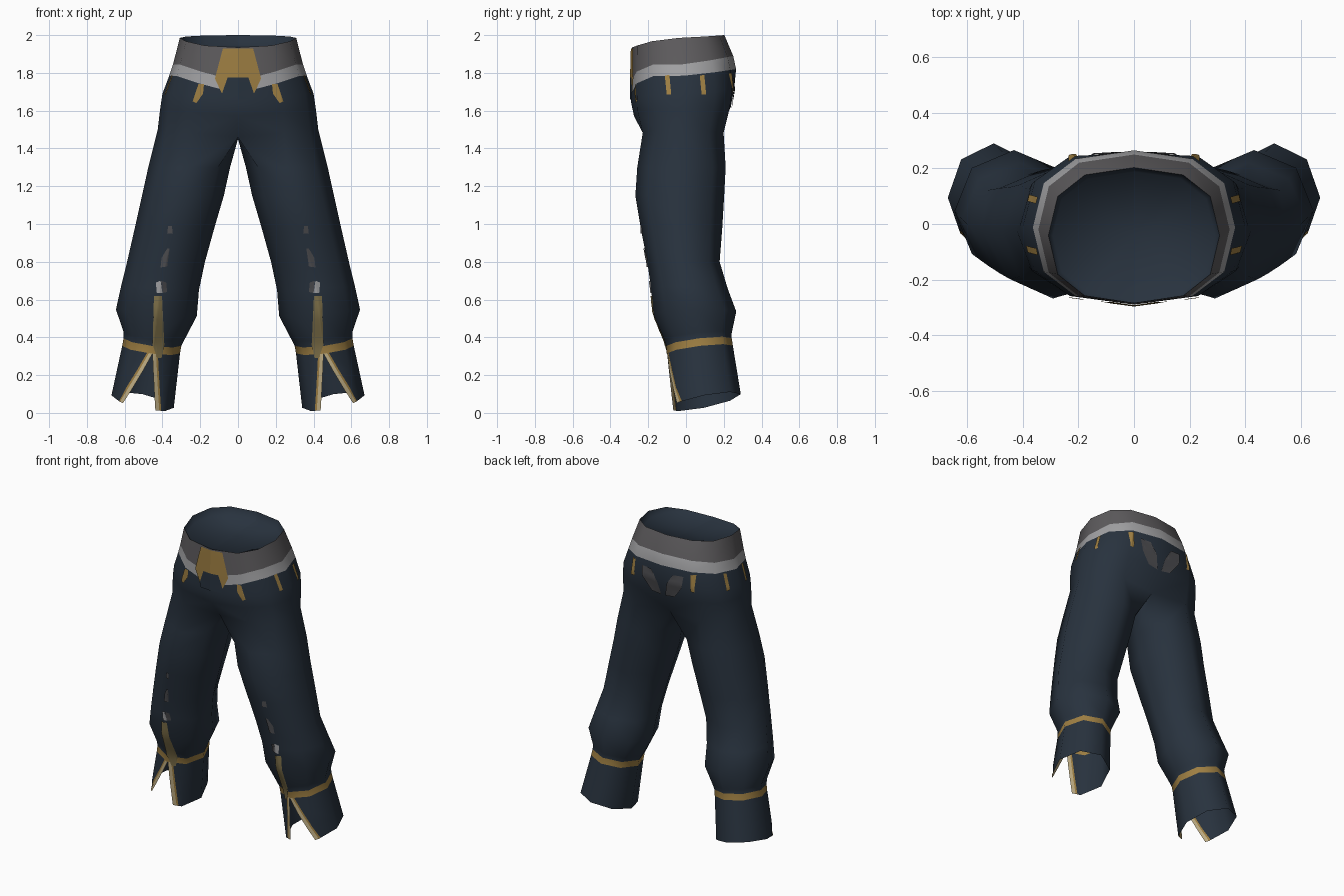
import bpy, bmesh, math
from mathutils import Vector
from mathutils.bvhtree import BVHTree

if "Cube" in bpy.data.objects:
    bpy.data.objects.remove(bpy.data.objects["Cube"])

COLOURS = {
    "navy cloth": (.021, .032, .048), "belt grey": (.11, .105, .11),
    "light grey": (.36, .36, .37), "gold": (.34, .21, .055),
    "pale tan": (.52, .42, .23), "faded grey": (.075, .075, .082),
    "olive gold": (.22, .17, .07),
}
MATS = []
for n, c in COLOURS.items():
    m = bpy.data.materials.new(n)
    m.diffuse_color = (*c, 1)
    m.use_nodes = True
    m.node_tree.nodes["Principled BSDF"].inputs["Base Color"].default_value = m.diffuse_color
    MATS.append(m)
NAVY, BELT, LIGHT, GOLD, TAN, FADED, OLIVE = range(7)
TREES = []


def finish(name, bm, solid=True, angle=80):
    bmesh.ops.remove_doubles(bm, verts=bm.verts, dist=.0005)
    if solid:
        bmesh.ops.recalc_face_normals(bm, faces=bm.faces)
        TREES.append(BVHTree.FromBMesh(bm))
    me = bpy.data.meshes.new(name)
    bm.to_mesh(me)
    bm.free()
    for m in MATS:
        me.materials.append(m)
    me.polygons.foreach_set("use_smooth", [True] * len(me.polygons))
    me.set_sharp_from_angle(angle=math.radians(angle))
    ob = bpy.data.objects.new(name, me)
    bpy.context.collection.objects.link(ob)
    return ob


def section(a, z, xi, xo, yf, yb, tx=0, ty=0):
    """Point at angle a (degrees) on a tilted eight-sided leg section."""
    k = math.floor(a / 45)
    f = a / 45 - k
    a, b = math.radians(k * 45), math.radians(k * 45 + 45)
    dx = (xo - xi) / 2 * (math.cos(a) * (1 - f) + math.cos(b) * f)
    dy = (yb - yf) / 2 * (math.sin(a) * (1 - f) + math.sin(b) * f)
    return Vector(((xi + xo) / 2 + dx, (yf + yb) / 2 + dy, z + tx * dx + ty * dy))


def hip_arc(rx, yf, yb, zf, zs, zb, e=6, dip_f=0, dip_b=0, p=.8):
    """Half ring from centre front round the side to centre back."""
    out = []
    for i in range(7):
        a = math.radians(-90 + 30 * i)
        s, c = math.sin(a), math.cos(a)
        c = 0 if c < 1e-6 else c
        z = zs + ((zf - zs) * abs(s) ** e if s < 0 else (zb - zs) * s)
        y = (yf + yb) / 2 + (yb - yf) / 2 * math.copysign(abs(s) ** p, s)
        y += dip_f if i == 0 else -dip_b if i == 6 else 0
        out.append(Vector((rx * c ** p, y, z)))
    return out


def bridge(bm, a, b, mats, closed=False):
    n = len(a)
    for i in range(n if closed else n - 1):
        j = (i + 1) % n
        f = bm.faces.new((a[i], a[j], b[j], b[i]))
        f.material_index = mats if isinstance(mats, int) else mats[i]


def add(bm, pts, s):
    return [bm.verts.new((p.x * s, p.y, p.z)) for p in pts]


# trousers: hip arcs that split into two eight-sided leg tubes
HIPS = [  # rx, front y, back y, front z, side z, back z, front curve, dips
    (.308, -.285, .203, 1.935, 1.985, 2.0, 1.5),
    (.344, -.29, .25, 1.755, 1.845, 1.89),
    (.364, -.29, .265, 1.69, 1.785, 1.82),
    (.400, -.29, .275, 1.64, 1.69, 1.715, 6, 0, .02),
    (.412, -.285, .262, 1.57, 1.61, 1.62, 6, .01, .025),
    (.425, -.255, .225, 1.46, 1.50, 1.48, 6, .06, .05)]
HIP_MATS = [BELT, LIGHT, NAVY, NAVY, NAVY]
LEGS = [  # z, inner x, outer x, front y, back y, tilt x, tilt y
    (1.30, .042, .475, -.258, .21),
    (1.15, .075, .508, -.268, .202),
    (.98, .125, .546, -.24, .192),
    (.80, .175, .587, -.205, .178),
    (.66, .207, .619, -.185, .22, .05),
    (.53, .218, .646, -.172, .266, .08, .03),
    (.405, .285, .605, -.115, .242, .13, .1),
    (.375, .300, .606, -.105, .242, .13, .12),
    (.335, .307, .613, -.103, .248, .13, .12)]
bm = bmesh.new()
for s in (1, -1):
    arcs = [add(bm, hip_arc(*h), s) for h in HIPS]
    for a, b, m in zip(arcs, arcs[1:], HIP_MATS):
        bridge(bm, a, b, m)
    ring = arcs[-1] + add(bm, [Vector((0, 0, 1.45))], s)
    for k, leg in enumerate(LEGS):
        nxt = add(bm, [section(-135 + 45 * i, *leg) for i in range(8)], s)
        bridge(bm, ring, nxt, GOLD if k == len(LEGS) - 1 else NAVY, True)
        ring = nxt
finish("trousers", bm)

# cuffs, slit open at the front with trimmed edges
TRIM = [TAN, GOLD] + [NAVY] * 8 + [GOLD, TAN]
TOP, HEM = LEGS[-1], (.06, .34, .67, -.10, .29, .2, .2)
bm = bmesh.new()
for s in (1, -1):
    prev = None
    for f in (0, .35, .7, 1):
        prm = [u + (v - u) * f for u, v in zip(list(TOP), HEM)]
        a0, a1 = -93 + 43 * f, 267 - 23 * f
        angles = [a0, a0 + 8, a0 + 12, max(a0 + 14, -45), 0, 45, 90, 135, 180,
                  min(a1 - 14, 225), a1 - 12, a1 - 8, a1]
        row = add(bm, [section(a, *prm) for a in angles], s)
        if prev:
            bridge(bm, prev, row, TRIM)
        prev = row
finish("leg_cuffs", bm)

# waist lining: shallow navy inside of the waistband
bm = bmesh.new()
for s in (1, -1):
    rim = add(bm, hip_arc(*HIPS[0]), s)
    low = add(bm, hip_arc(.292, -.27, .188, 1.922, 1.942, 1.945, 2), s)
    bridge(bm, rim, low, NAVY)
    mid = bm.verts.new((0, -.04, 1.935))
    for i in range(6):
        bm.faces.new((low[i], low[i + 1], mid))
finish("waist_lining", bm, solid=False)

# painted details, as thin plates laid on the cloth
VIEWS = {  # start point, ray direction
    "front": (lambda u, v: Vector((u, -1, v)), Vector((0, 1, 0))),
    "back": (lambda u, v: Vector((u, 1, v)), Vector((0, -1, 0))),
    "right": (lambda u, v: Vector((1, u, v)), Vector((-1, 0, 0))),
    "left": (lambda u, v: Vector((-1, u, v)), Vector((1, 0, 0)))}


def plate(name, view, outline, mat):
    start, d = VIEWS[view]
    bm = bmesh.new()
    bm.faces.new([bm.verts.new(start(u, v)) for u, v in outline])
    bmesh.ops.triangulate(bm, faces=bm.faces)
    bmesh.ops.subdivide_edges(bm, edges=bm.edges, cuts=7, use_grid_fill=True)
    lost = []
    for v in bm.verts:
        hits = [h for h in (t.ray_cast(v.co, d) for t in TREES) if h[0]]
        if hits:
            v.co = min(hits, key=lambda h: h[3])[0] - d * .007
        else:
            lost.append(v)
    bmesh.ops.delete(bm, geom=lost, context='VERTS')
    for f in bm.faces:
        f.normal_update()
        if f.normal.dot(d) > 0:
            f.normal_flip()
        f.material_index = mat
    finish(name, bm, solid=False)


def pair(name, view, outline, mat):
    for side, s in (("right", 1), ("left", -1)):
        plate(f"{side}_{name}", view, [(u * s, v) for u, v in outline], mat)


pair("buckle_half", "front", [(0, 1.93), (.08, 1.93), (.122, 1.77), (.085, 1.69),
                              (.055, 1.775), (0, 1.775)], GOLD)
pair("buckle_gap", "front", [(0, 1.775), (.055, 1.775), (.085, 1.69), (.08, 1.66),
                             (0, 1.66)], NAVY)
pair("front_loop", "front", [(.18, 1.74), (.21, 1.74), (.24, 1.65), (.22, 1.64),
                             (.185, 1.69)], GOLD)
pair("back_loop", "back", [(.205, 1.80), (.235, 1.80), (.235, 1.69), (.21, 1.69)], GOLD)
for side in ("right", "left"):
    for k, y in enumerate((-.1, .085)):
        plate(f"{side}_hip_loop_{k}", side, [(y - .012, 1.785), (y + .012, 1.79),
                                             (y + .022, 1.685), (y - .002, 1.685)], GOLD)
pair("back_patch", "back", [(.015, 1.61), (.085, 1.62), (.09, 1.68), (.145, 1.70), (.155, 1.775),
                            (.08, 1.77), (.035, 1.70)], FADED)
pair("shin_strip", "front", [(.402, .62), (.445, .62), (.452, .36), (.428, .29),
                             (.405, .29), (.39, .36)], OLIVE)
pair("shin_tip", "front", [(.40, .635), (.43, .635), (.435, .69), (.41, .70)], LIGHT)
pair("shin_tip_fade", "front", [(.375, .64), (.40, .635), (.408, .70), (.38, .69)], FADED)
pair("lower_fade", "front", [(.375, .775), (.41, .77), (.405, .82), (.375, .87), (.362, .87)], FADED)
pair("upper_fade", "front", [(.345, .95), (.375, .95), (.37, .99), (.35, .99)], FADED)
